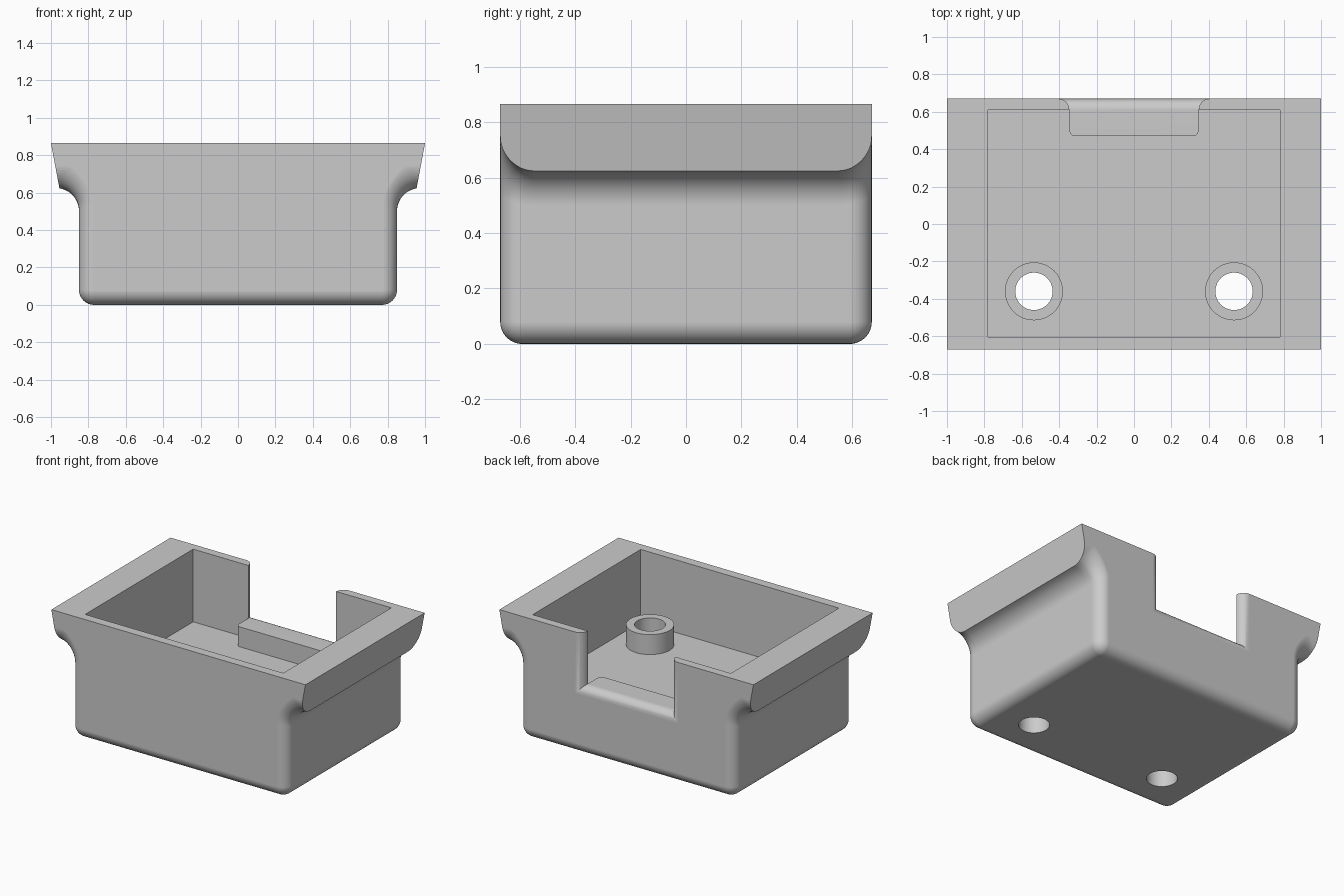
import bpy, bmesh, math

if "Cube" in bpy.data.objects:
    bpy.data.objects.remove(bpy.data.objects["Cube"])

HX, HY, TOP = 0.85, 0.67, 0.865      # body half width, half depth, height
R, F = 0.08, 0.125                   # edge rounding, fillet under the lip
FLOOR, SILL = 0.348, 0.49            # pocket floor, notch sill

grey = bpy.data.materials.new("grey")
grey.diffuse_color = (0.6, 0.6, 0.6, 1)
grey.use_nodes = True
grey.node_tree.nodes["Principled BSDF"].inputs["Base Color"].default_value = grey.diffuse_color


def make(name, bm):
    bmesh.ops.remove_doubles(bm, verts=bm.verts, dist=1e-5)
    bmesh.ops.recalc_face_normals(bm, faces=bm.faces)
    me = bpy.data.meshes.new(name)
    bm.to_mesh(me)
    bm.free()
    ob = bpy.data.objects.new(name, me)
    bpy.context.collection.objects.link(ob)
    me.materials.append(grey)
    return ob


def loft(name, loops):
    """Closed solid through a list of equal-length loops."""
    bm = bmesh.new()
    rings = [[bm.verts.new(p) for p in loop] for loop in loops]
    for a, b in zip(rings, rings[1:]):
        for i in range(len(a)):
            j = (i + 1) % len(a)
            bm.faces.new((a[i], a[j], b[j], b[i]))
    bm.faces.new(rings[0])
    bm.faces.new(rings[-1])
    return make(name, bm)


def box(name, x0, x1, y0, y1, z0, z1):
    return loft(name, [[(x0, y0, z), (x1, y0, z), (x1, y1, z), (x0, y1, z)] for z in (z0, z1)])


def cylinder(name, x, y, r, z0, z1, n=48):
    ring = [(x + r * math.cos(k * math.tau / n), y + r * math.sin(k * math.tau / n)) for k in range(n)]
    return loft(name, [[(px, py, z) for px, py in ring] for z in (z0, z1)])


def combine(target, other, op):
    mod = target.modifiers.new("combine", 'BOOLEAN')
    mod.operation, mod.solver, mod.object = op, 'EXACT', other
    bpy.context.view_layer.objects.active = target
    bpy.ops.object.modifier_apply(modifier=mod.name)
    bpy.data.objects.remove(other)


def slant(z):
    return 1 - (TOP - z) * 0.1875


def side_column(y):
    """Side outline (x, z) at depth y: rounded base, wall, fillet, slanted lip."""
    a = max(0, abs(y) - (HY - R))
    c = max(0, abs(y) - (HY - F))
    h = math.sqrt(max(0, R * R - a * a))
    pts = []
    for k in range(9):
        t = k / 8 * math.pi / 2
        pts.append((HX - R + h * math.sin(t), R - h * math.cos(t)))
    for k in range(13):
        t = k / 12 * math.pi / 2
        d = F * (1 - math.sin(t))
        z = 0.75 - math.sqrt(max(0, (F + d) ** 2 - c * c))
        pts.append((min(HX - R + h + F * (1 - math.cos(t)), slant(z)), z))
    pts.append((slant(pts[-1][1]), pts[-1][1]))
    pts.append((1, TOP))
    return pts


# outer body: both sides mirrored, lofted along y
half = {0.0, HY}
for k in range(15):
    half.add(round(HY - F + F * math.sin(k / 14 * math.pi / 2), 5))
for k in range(11):
    half.add(round(HY - R + R * math.sin(k / 10 * math.pi / 2), 5))
ys = sorted({s * y for y in half for s in (-1, 1)})
loops = []
for y in ys:
    col = side_column(y)
    loops.append([(x, y, z) for x, z in col] + [(-x, y, z) for x, z in reversed(col)])
body = loft("housing", loops)

# inner pocket
combine(body, box("pocket", -0.78, 0.78, -0.605, 0.61, FLOOR, 1.2), 'DIFFERENCE')

# shelf behind the notch, with rounded upright corners
W, C = 0.345, 0.03
arc = [(W - C + C * math.cos(t), 0.47 + C - C * math.sin(t)) for t in [k / 6 * math.pi / 2 for k in range(7)]]
plan = [(W, 0.64)] + arc + [(-x, y) for x, y in reversed(arc)] + [(-W, 0.64)]
shelf = loft("shelf", [[(x, y, z) for x, y in plan] for z in (FLOOR - 0.05, 0.6)])
combine(body, shelf, 'UNION')

# notch through the back wall, flared outwards
stations = [(0.40, 0)]
for k in range(9):
    t = k / 8 * math.pi / 2
    stations.append((0.61 + 0.06 * math.sin(t), 0.06 * (1 - math.cos(t))))
stations.append((0.75, 0.06))
W += 0.0008
notch = loft("notch", [[(-W - e, y, SILL - e), (W + e, y, SILL - e), (W + e, y, 1.2), (-W - e, y, 1.2)]
                       for y, e in stations])
combine(body, notch, 'DIFFERENCE')

# screw bosses and their through holes
for s in (-1, 1):
    combine(body, cylinder("boss", s * 0.535, -0.36, 0.155, FLOOR - 0.05, SILL), 'UNION')
    combine(body, cylinder("hole", s * 0.535, -0.36, 0.1, -0.2, 1.0), 'DIFFERENCE')

# smooth shading with crisp edges
bpy.ops.object.select_all(action='DESELECT')
body.select_set(True)
bpy.context.view_layer.objects.active = body
bpy.ops.object.shade_smooth_by_angle(angle=math.radians(30))
wn = body.modifiers.new("weighted_normals", 'WEIGHTED_NORMAL')
wn.keep_sharp = True
